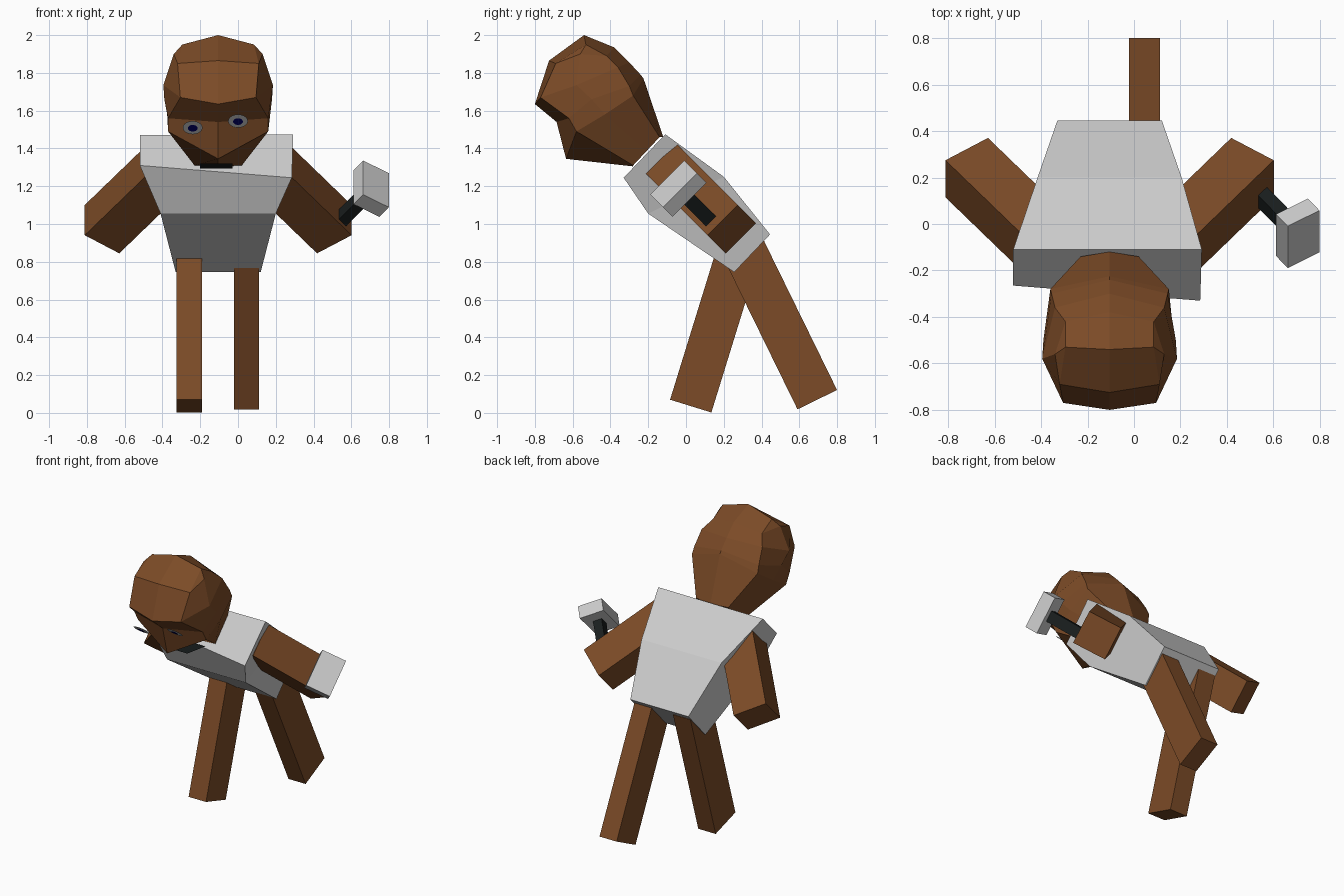
import bpy, bmesh
from mathutils import Matrix, Vector

if "Cube" in bpy.data.objects:
    bpy.data.objects.remove(bpy.data.objects["Cube"])


def material(name, rgb):
    m = bpy.data.materials.new(name)
    m.diffuse_color = (*rgb, 1)
    m.use_nodes = True
    m.node_tree.nodes["Principled BSDF"].inputs["Base Color"].default_value = m.diffuse_color
    return m


BROWN = material("brown", (0.2, 0.07, 0.02))
BLACK = material("black", (0.01, 0.013, 0.013))
NAVY = material("navy", (0.0, 0.0, 0.15))
CX = -0.105  # body's plane of symmetry


def finish(name, bm, mat=None):
    bmesh.ops.recalc_face_normals(bm, faces=bm.faces)
    me = bpy.data.meshes.new(name)
    bm.to_mesh(me)
    bm.free()
    ob = bpy.data.objects.new(name, me)
    bpy.context.collection.objects.link(ob)
    if mat:
        me.materials.append(mat)
    return ob


def frame(center, axes, sizes=(1, 1, 1)):
    cols = [Vector(a).normalized() * s for a, s in zip(axes, sizes)]
    m = Matrix(cols).transposed().to_4x4()
    m.translation = Vector(center)
    return m


def box(name, center, axes, sizes, mat=None):
    bm = bmesh.new()
    bmesh.ops.create_cube(bm, size=1, matrix=frame(center, axes, sizes))
    return finish(name, bm, mat)


def limb(name, end, axes, sizes, mat):
    """Box whose end face centre is at 'end', running back along axes[2]."""
    center = Vector(end) + Vector(axes[2]).normalized() * sizes[2] / 2
    return box(name, center, axes, sizes, mat)


def loft(name, rings, mat=None, cap_last=True):
    bm = bmesh.new()
    rows = [[bm.verts.new(p) for p in r] for r in rings]
    n = len(rows[0])
    for a, b in zip(rows, rows[1:]):
        for i in range(n):
            j = (i + 1) % n
            bm.faces.new((a[i], a[j], b[j], b[i]))
    bm.faces.new(rows[0])
    if cap_last:
        bm.faces.new(rows[-1])
    bmesh.ops.remove_doubles(bm, verts=bm.verts, dist=0.001)
    return finish(name, bm, mat)


def disc(name, center, normal, radius, mat=None):
    n = Vector(normal).normalized()
    x = Vector((1, 0, 0))
    bm = bmesh.new()
    bmesh.ops.create_circle(bm, cap_ends=True, segments=20, radius=radius,
                            matrix=frame(center, (x, n.cross(x), n)))
    return finish(name, bm, mat)


# Torso: hip, waist and shoulder rings, leaning forward
loft("torso", [
    [(-0.33, 0.255, 0.745), (0.12, 0.255, 0.745), (0.12, 0.445, 0.945), (-0.33, 0.445, 0.945)],
    [(-0.41, -0.20, 1.055), (0.20, -0.20, 1.055), (0.205, 0.20, 1.25), (-0.415, 0.20, 1.25)],
    [(-0.52, -0.265, 1.31), (0.285, -0.33, 1.245), (0.292, -0.11, 1.475), (-0.52, -0.11, 1.47)],
])

# Head: half rings from neck to crown (front centre to back centre), mirrored
half_rings = [
    [(0, -.28, 1.305), (.125, -.28, 1.31), (.125, -.21, 1.385), (.125, -.14, 1.46), (0, -.12, 1.46)],
    [(0, -.635, 1.345), (.265, -.58, 1.49), (.27, -.43, 1.58), (.255, -.28, 1.68), (0, -.225, 1.77)],
    [(0, -.685, 1.54), (.265, -.62, 1.56), (.285, -.5, 1.66), (.25, -.30, 1.73), (0, -.24, 1.79)],
    [(0, -.80, 1.635), (.2, -.77, 1.67), (.29, -.58, 1.735), (.235, -.36, 1.83), (0, -.30, 1.855)],
    [(0, -.725, 1.865), (.215, -.69, 1.85), (.235, -.56, 1.90), (.19, -.42, 1.89), (0, -.38, 1.935)],
    [(0, -.54, 2.0)] + [(.19, -.53, 1.95)] * 3 + [(0, -.54, 2.0)],
]
loft("head", [[(CX + x, y, z) for x, y, z in r] +
              [(CX - x, y, z) for x, y, z in r[-2:0:-1]] for r in half_rings],
     BROWN, cap_last=False)

# Eyes and mouth: flat plates just off the face
look = Vector((0, -0.67, -0.74))
for side, c in (("left", (0.0, -0.70, 1.545)), ("right", (-0.24, -0.73, 1.51))):
    disc(side + "_eye", c, look, 0.0525)
    disc(side + "_pupil", Vector(c) + look * 0.004, look, 0.026, NAVY)
bm = bmesh.new()
bmesh.ops.create_grid(bm, x_segments=1, y_segments=1, size=0.5, matrix=frame(
    (-0.115, -0.42, 1.307), ((1, 0, 0), (0, 1, -0.127), (0, 0.127, 1)), (0.17, 0.2, 1)))
finish("mouth", bm, BLACK)

# Arms: square bars angled out, back and down
for side, s in (("left", 1), ("right", -1)):
    limb(side + "_arm", (CX + s * 0.615, 0.2425, 0.9725),
         ((0, 1, 1), (-0.8 * s, 0.42, -0.42), (-0.59 * s, -0.57, 0.57)),
         (0.226, 0.228, 0.57), BROWN)

# Legs: mid-stride
limb("front_leg", (-0.257, 0.025, 0.036),
     ((1, 0, 0), (0, 0.955, -0.295), (0, 0.295, 0.955)), (0.135, 0.229, 0.95), BROWN)
limb("back_leg", (0.045, 0.695, 0.07),
     ((1, 0, 0), (0, 0.898, 0.44), (0, -0.44, 0.898)), (0.133, 0.233, 0.92), BROWN)

# Hammer: handle from the hand to a block head
h = Vector((0.57, -0.58, 0.58)).normalized()
tool_axes = ((0, 1, 1), (0.82, 0.405, -0.405), h)
block = Vector((0.705, -0.04, 1.187))
box("hammer_head", block, tool_axes, (0.255, 0.166, 0.088))
limb("hammer_handle", block - h * 0.29, tool_axes, (0.075, 0.06, 0.27), BLACK)
